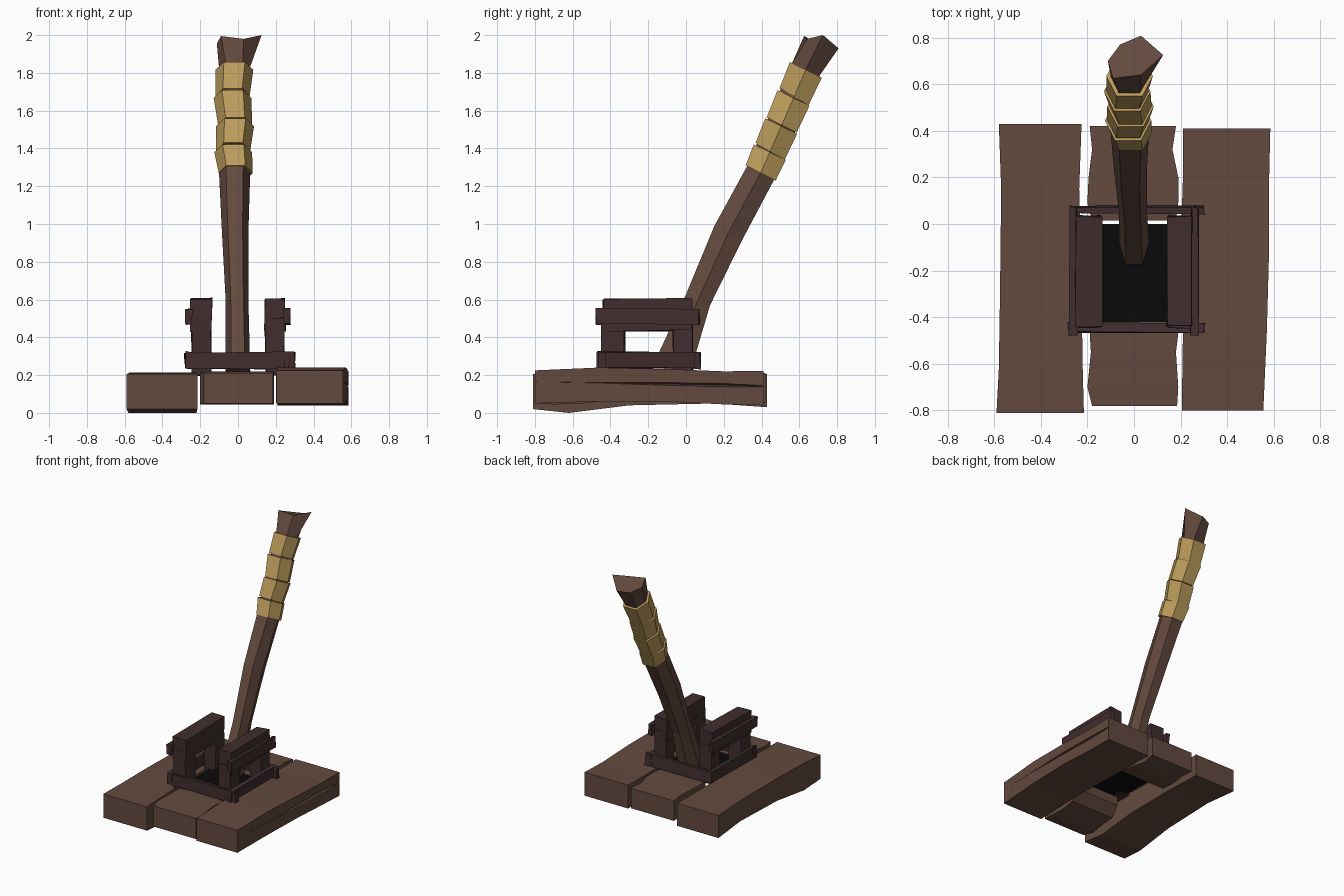
import bpy, bmesh, random
from math import sin, cos, radians
from mathutils import Vector

random.seed(4)
cube = bpy.data.objects.get("Cube")
if cube:
    bpy.data.objects.remove(cube, do_unlink=True)


def material(name, rgb):
    m = bpy.data.materials.new(name)
    m.use_nodes = True
    m.diffuse_color = (*rgb, 1)
    m.node_tree.nodes["Principled BSDF"].inputs["Base Color"].default_value = (*rgb, 1)
    return m


WOOD = material("brown wood", (0.125, 0.068, 0.049))
DARK = material("dark wood", (0.052, 0.026, 0.028))
GRIP = material("tan wrap", (0.5, 0.33, 0.105))
BLACK = material("black", (0.003, 0.003, 0.003))


def loft(name, rings, mat):
    """Closed solid skinned over rings with equal point counts."""
    bm = bmesh.new()
    loops = [[bm.verts.new(p) for p in ring] for ring in rings]
    n = len(loops[0])
    for a, b in zip(loops, loops[1:]):
        for i in range(n):
            j = (i + 1) % n
            bm.faces.new((a[i], a[j], b[j], b[i]))
    bm.faces.new(loops[0])
    bm.faces.new(loops[-1])
    bmesh.ops.recalc_face_normals(bm, faces=bm.faces[:])
    me = bpy.data.meshes.new(name)
    bm.to_mesh(me)
    bm.free()
    me.materials.append(mat)
    ob = bpy.data.objects.new(name, me)
    bpy.context.collection.objects.link(ob)
    return ob


def beam(name, x, y, z, mat=DARK, wobble=0.006):
    """Rough-hewn box between bounds."""
    def r(v):
        return v + random.uniform(-wobble, wobble)
    rings = [[(r(a), r(yy), r(b)) for a, b in
              ((x[0], z[0]), (x[1], z[0]), (x[1], z[1]), (x[0], z[1]))] for yy in y]
    return loft(name, rings, mat)


def plank(name, stations, crack=None):
    """Stations are (y, x0, x1, z0, z1); crack gives notch depths on the +x side."""
    rings = []
    for k, (y, x0, x1, z0, z1) in enumerate(stations):
        ring = [(x0, y, z0), (x1, y, z0)]
        if crack:
            d = crack[k]
            zc = 0.165 - 0.03 * k / len(stations)
            ring += [(x1, y, zc - d / 4), (x1 - d, y, zc), (x1, y, zc + d / 4)]
        rings.append(ring + [(x1, y, z1), (x0, y, z1)])
    return loft(name, rings, WOOD)


# Base planks
plank("right_plank", [(-0.81, -0.59, -0.215, 0.02, 0.205), (-0.62, -0.58, -0.22, 0.0, 0.21),
                      (-0.3, -0.575, -0.225, 0.04, 0.215), (0.15, -0.57, -0.235, 0.05, 0.21),
                      (0.43, -0.58, -0.225, 0.03, 0.205)])
plank("left_plank", [(-0.8, 0.205, 0.555, 0.05, 0.225), (-0.46, 0.21, 0.57, 0.06, 0.24),
                     (-0.1, 0.2, 0.58, 0.06, 0.232), (0.2, 0.21, 0.58, 0.045, 0.22),
                     (0.41, 0.21, 0.585, 0.04, 0.222)], (0, 0.004, 0.03, 0.035, 0.012))
plank("front_middle_plank", [(-0.78, -0.18, 0.185, 0.05, 0.21), (-0.7, -0.2, 0.19, 0.045, 0.215),
                             (-0.55, -0.185, 0.18, 0.05, 0.22), (-0.47, -0.19, 0.19, 0.06, 0.22),
                             (-0.4, -0.18, 0.18, 0.13, 0.215)])
plank("back_middle_plank", [(0.015, -0.18, 0.18, 0.13, 0.215), (0.09, -0.2, 0.19, 0.06, 0.22),
                            (0.2, -0.195, 0.19, 0.05, 0.22), (0.32, -0.18, 0.165, 0.05, 0.215),
                            (0.42, -0.19, 0.18, 0.055, 0.21)])

# Dark slot floor
beam("slot_floor", (-0.2, 0.2), (-0.42, 0.0), (0.2, 0.22), BLACK, 0)

# Frame around the slot
beam("front_rail", (-0.285, 0.3), (-0.462, -0.425), (0.235, 0.32))
beam("back_rail", (-0.265, 0.3), (0.045, 0.075), (0.235, 0.32))
for side, s in (("right", -1), ("left", 1)):
    def span(a, b):
        return sorted((s * a, s * b))
    beam(side + "_lower_rail", span(0.245, 0.275), (-0.475, 0.075), (0.24, 0.325))
    beam(side + "_upper_rail", span(0.245, 0.275), (-0.475, 0.07), (0.47, 0.55))
    beam(side + "_top_beam", span(0.14, 0.25), (-0.44, 0.03), (0.435, 0.605))
    beam(side + "_front_post", span(0.145, 0.245), (-0.445, -0.325), (0.2, 0.5))
    beam(side + "_back_post", span(0.145, 0.245), (-0.07, 0.035), (0.2, 0.5))


def hexagon(centre, w, d, tilt):
    """Six-sided ring facing along an axis tilted towards the back."""
    t = radians(tilt)
    across = Vector((0, cos(t), -sin(t)))
    pts = ((-0.28, -0.5), (0.28, -0.5), (0.5, 0), (0.28, 0.5), (-0.28, 0.5), (-0.5, 0))
    return [Vector(centre) + Vector((u * w, 0, 0)) + across * v * d for u, v in pts]


# Lever shaft with a broken, flared end
tip = [(-0.09, 0.625, 1.995), (0.03, 0.64, 1.98), (0.125, 0.725, 2.0),
       (0.03, 0.808, 1.93), (-0.06, 0.77, 1.925), (-0.112, 0.7, 1.955)]
loft("lever_shaft", [hexagon((0, -0.08, 0.22), 0.13, 0.2, 20),
                     hexagon((-0.005, 0.06, 0.59), 0.12, 0.14, 18),
                     hexagon((-0.015, 0.225, 0.955), 0.14, 0.165, 25),
                     hexagon((-0.018, 0.395, 1.27), 0.165, 0.16, 28),
                     hexagon((-0.02, 0.635, 1.82), 0.16, 0.16, 25), tip], WOOD)

# Grip wraps, each flaring upwards
low, high = Vector((-0.018, 0.395, 1.27)), Vector((-0.025, 0.637, 1.822))
cuts = (0, 0.21, 0.46, 0.73, 1)
for i, (a, b) in enumerate(zip(cuts, cuts[1:])):
    shift = Vector((0.006 * (-1) ** i, 0, 0))
    loft(f"grip_wrap_{i + 1}", [hexagon(low.lerp(high, a) + shift, 0.18, 0.178, 27 + i % 2 * 3),
                                hexagon(low.lerp(high, b - 0.01) - shift, 0.2, 0.188, 26)], GRIP)
